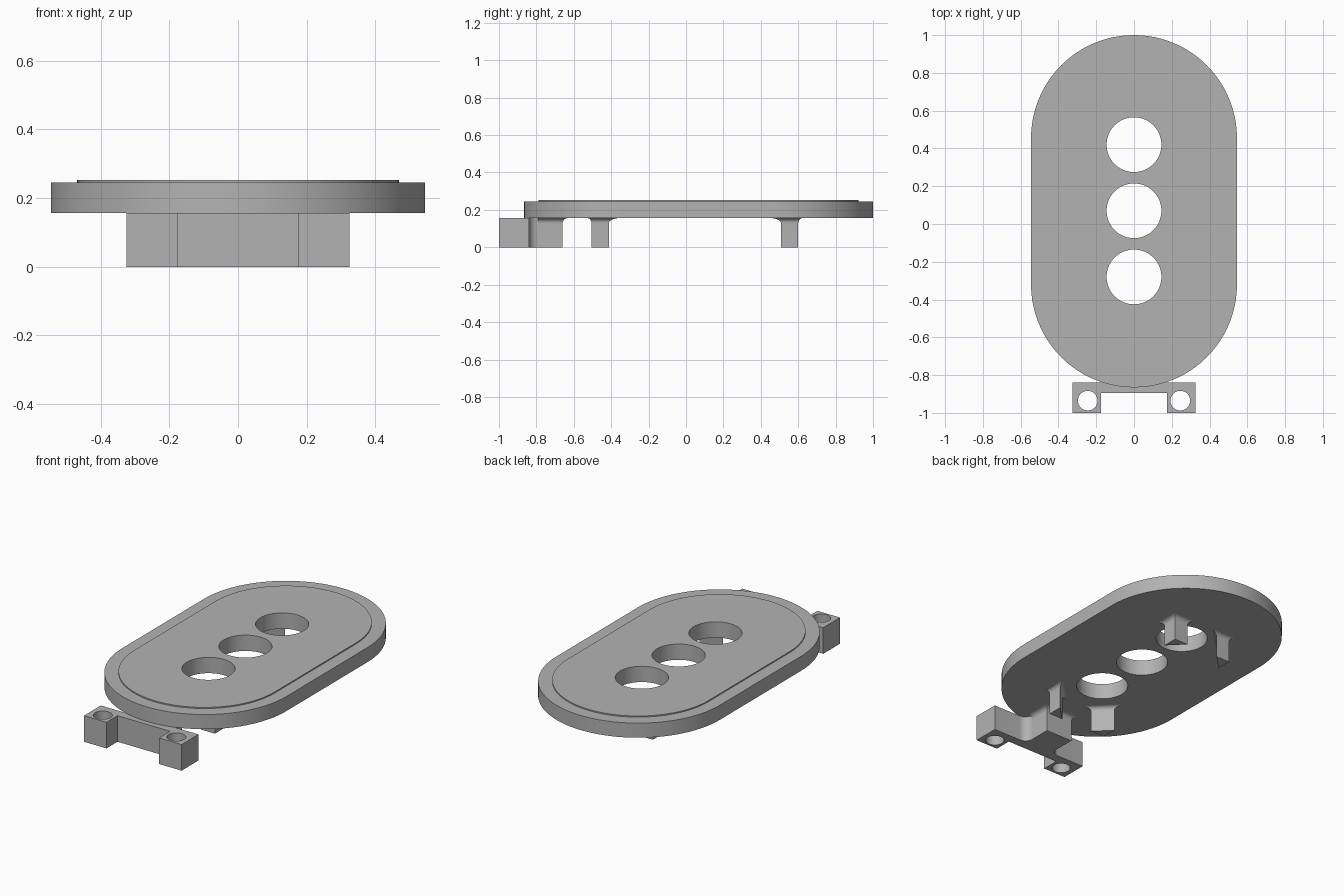
import bpy, bmesh
from math import pi, sin, cos

cube = bpy.data.objects.get("Cube")
if cube:
    bpy.data.objects.remove(cube)

grey = bpy.data.materials.new("plain grey")
grey.use_nodes = True
colour = (0.45, 0.45, 0.45, 1)
grey.diffuse_color = colour
grey.node_tree.nodes["Principled BSDF"].inputs["Base Color"].default_value = colour

UNDERSIDE = 0.157


def arc(cx, cy, r, start, end, steps):
    """Points along a circular arc."""
    return [(cx + r * cos(start + (end - start) * i / steps),
             cy + r * sin(start + (end - start) * i / steps)) for i in range(steps + 1)]


def circle(cx, cy, r):
    return arc(cx, cy, r, 0, 2 * pi, 64)[:-1]


def stadium(r):
    return arc(0, 0.455, r, 0, pi, 48) + arc(0, -0.32, r, pi, 2 * pi, 48)


def select_only(obj):
    bpy.ops.object.select_all(action="DESELECT")
    obj.select_set(True)
    bpy.context.view_layer.objects.active = obj


def finish(obj):
    obj.data.materials.append(grey)
    select_only(obj)
    bpy.ops.object.shade_smooth_by_angle(angle=pi / 6)


def slab(name, outlines, bottom, top):
    """Extruded outline; the outlines after the first are holes."""
    curve = bpy.data.curves.new(name, "CURVE")
    curve.dimensions = "2D"
    curve.fill_mode = "BOTH"
    curve.extrude = (top - bottom) / 2
    for points in outlines:
        spline = curve.splines.new("POLY")
        spline.points.add(len(points) - 1)
        for p, (x, y) in zip(spline.points, points):
            p.co = (x, y, 0, 1)
        spline.use_cyclic_u = True
    obj = bpy.data.objects.new(name, curve)
    bpy.context.collection.objects.link(obj)
    obj.location.z = (top + bottom) / 2
    select_only(obj)
    bpy.ops.object.convert(target="MESH")
    finish(bpy.context.view_layer.objects.active)


def flared_post(name, outline, radius):
    """Post whose outline(offset) widens in a fillet where it meets the plate."""
    levels = [(0, 0)]
    for i in range(9):
        a = pi / 2 * i / 8
        levels.append((radius * (1 - cos(a)), UNDERSIDE - radius + radius * sin(a)))
    bm = bmesh.new()
    rings = [[bm.verts.new((x, y, z)) for x, y in outline(o)] for o, z in levels]
    for low, high in zip(rings, rings[1:]):
        for i in range(len(low)):
            j = (i + 1) % len(low)
            bm.faces.new((low[i], low[j], high[j], high[i]))
    bm.faces.new(rings[0])
    bm.faces.new(rings[-1])
    bmesh.ops.recalc_face_normals(bm, faces=bm.faces)
    mesh = bpy.data.meshes.new(name)
    bm.to_mesh(mesh)
    bm.free()
    obj = bpy.data.objects.new(name, mesh)
    bpy.context.collection.objects.link(obj)
    finish(obj)


# Oval plate and its raised inner panel, pierced by three round holes
holes = [circle(0, y, 0.145) for y in (0.42, 0.07, -0.28)]
slab("plate", [stadium(0.545)] + holes, UNDERSIDE, 0.245)
slab("raised_panel", [stadium(0.468)] + holes, 0.245, 0.252)

# Mounting bracket: two lugs, a bar and the rounded root of the neck
half = [(0.175, -0.895), (0.175, -1), (0.325, -1), (0.325, -0.84)]
half += arc(0.14, -0.79, 0.05, -pi / 2, -pi, 10)
bracket = half + [(-x, y) for x, y in reversed(half)]
slab("mounting_bracket", [bracket, circle(0.245, -0.935, 0.052), circle(-0.245, -0.935, 0.052)],
     0, UNDERSIDE)

# Neck joining the bracket to the plate
flared_post("bracket_neck", lambda o: [(-0.09 - o, -0.79), (0.09 + o, -0.79),
                                       (0.09 + o, -0.66 + o), (-0.09 - o, -0.66 + o)], 0.03)


# Four triangular pegs, square corner facing outwards
def peg(sx, sy, cx, cy, size=0.093):
    def outline(o):
        far = size + o * 2.414
        return [(sx * (cx + o), sy * (cy + o)),
                (sx * (cx - far), sy * (cy + o)),
                (sx * (cx + o), sy * (cy - far))]
    return outline


for end, sy, cy in (("back", 1, 0.6), ("front", -1, 0.505)):
    for side, sx in (("left", 1), ("right", -1)):
        flared_post(f"{end}_{side}_peg", peg(sx, sy, 0.2, cy), 0.027)
